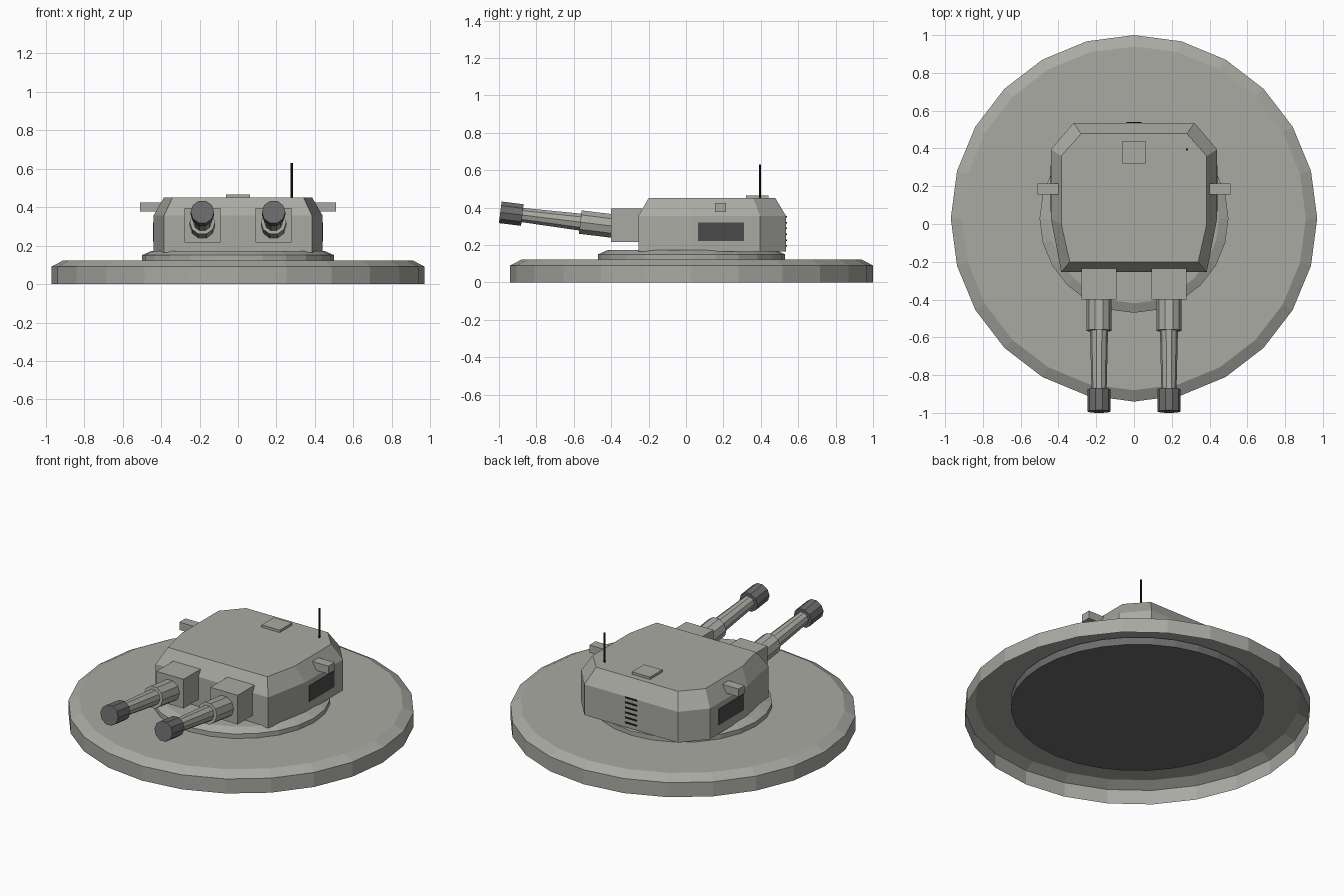
import bpy, bmesh, math
from mathutils import Vector, Matrix

if "Cube" in bpy.data.objects:
    bpy.data.objects.remove(bpy.data.objects["Cube"])


def material(name, rgb):
    m = bpy.data.materials.new(name)
    m.diffuse_color = (*rgb, 1)
    m.use_nodes = True
    m.node_tree.nodes["Principled BSDF"].inputs["Base Color"].default_value = m.diffuse_color
    return m


ARMOUR = material("armour grey", (0.40, 0.40, 0.37))
GUNMETAL = material("gunmetal", (0.15, 0.15, 0.15))
PANEL = material("dark panel", (0.07, 0.07, 0.07))
BLACK = material("black", (0.012, 0.012, 0.012))


def finish(bm, name, mat):
    bmesh.ops.recalc_face_normals(bm, faces=bm.faces)
    me = bpy.data.meshes.new(name)
    bm.to_mesh(me)
    bm.free()
    me.materials.append(mat)
    ob = bpy.data.objects.new(name, me)
    bpy.context.collection.objects.link(ob)
    return ob


def loft(name, rings, mat, cap_start=True, cap_end=True):
    """Skin a list of point rings that have equal counts."""
    bm = bmesh.new()
    vs = [[bm.verts.new(p) for p in ring] for ring in rings]
    n = len(vs[0])
    for a, b in zip(vs, vs[1:]):
        for i in range(n):
            j = (i + 1) % n
            bm.faces.new((a[i], a[j], b[j], b[i]))
    if cap_start:
        bm.faces.new(vs[0][::-1])
    if cap_end:
        bm.faces.new(vs[-1])
    return finish(bm, name, mat)


def circle(r, z, n, y=0.03):
    return [(r * math.sin(2 * math.pi * i / n),
             y + r * math.cos(2 * math.pi * i / n), z) for i in range(n)]


def box(name, x, y, z, mat):
    ring = [(x[0], y[0]), (x[1], y[0]), (x[1], y[1]), (x[0], y[1])]
    return loft(name, [[(*p, h) for p in ring] for h in z], mat)


def tube(name, x, y0, y1, r0, r1, mat, n=10):
    """Gun section along the raised barrel axis, between two y positions."""
    slope = 0.122
    axis = Vector((0, -1, slope)).normalized()
    up = Vector((0, slope, 1)).normalized()
    rings = []
    for y, r in ((y0, r0), (y1, r1)):
        c = Vector((x, y, 0.36 + slope * (-0.875 - y)))
        rings.append([c + r * (math.cos(t) * Vector((1, 0, 0)) + math.sin(t) * up)
                      for t in (2 * math.pi * i / n for i in range(n))])
    return loft(name, rings, mat)


# Hollow base disc with a bevelled rim, and the plug beneath it
loft("base_disc", [circle(0.97, 0, 24), circle(0.97, 0.09, 24), circle(0.91, 0.122, 24)],
     ARMOUR, cap_start=False)
loft("base_plug", [circle(0.71, 0.068, 32), circle(0.71, 0.115, 32)], GUNMETAL)

# Turret ring
loft("turret_ring", [circle(0.5, 0.115, 24), circle(0.5, 0.15, 24), circle(0.45, 0.172, 24)], ARMOUR)

# Turret body: eight-sided walls with a sloped upper edge
half_wall = [(0.385, -0.255), (0.44, 0.03), (0.44, 0.395), (0.32, 0.535)]
half_roof = [(0.34, -0.2), (0.385, 0.0), (0.385, 0.36), (0.28, 0.478)]


def outline(half, z):
    return [(x, y, z) for x, y in half] + [(-x, y, z) for x, y in reversed(half)]


loft("turret_body", [outline(half_wall, 0.165), outline(half_wall, 0.355),
                     outline(half_roof, 0.45)], ARMOUR)

# Paired guns, side sensors and side panels
for side, s in (("left", -1), ("right", 1)):
    gx = 0.185 * s
    box("gun_mantlet_" + side, (gx - 0.093, gx + 0.093), (-0.4, -0.235), (0.215, 0.395), ARMOUR)
    tube("barrel_sleeve_" + side, gx, -0.38, -0.565, 0.066, 0.066, ARMOUR)
    tube("barrel_" + side, gx, -0.55, -0.88, 0.048, 0.04, ARMOUR)
    tube("muzzle_" + side, gx, -0.875, -0.993, 0.061, 0.061, GUNMETAL)
    box("side_sensor_" + side, sorted((0.4 * s, 0.51 * s)), (0.155, 0.215), (0.377, 0.425), ARMOUR)
    box("side_panel_" + side, sorted((0.436 * s, 0.443 * s)), (0.065, 0.31), (0.22, 0.32), PANEL)

# Roof hatch and aerial
box("roof_hatch", (-0.062, 0.062), (0.32, 0.44), (0.445, 0.465), ARMOUR)
loft("aerial", [[(x + 0.28, y, z) for x, y, z in circle(0.006, z, 8, 0.395)]
                for z in (0.44, 0.63)], BLACK)

# Rear vent slats
for i in range(6):
    z = 0.195 + 0.031 * i
    box("rear_vent_%d" % (i + 1), (-0.04, 0.04), (0.53, 0.54), (z - 0.004, z + 0.004), BLACK)
